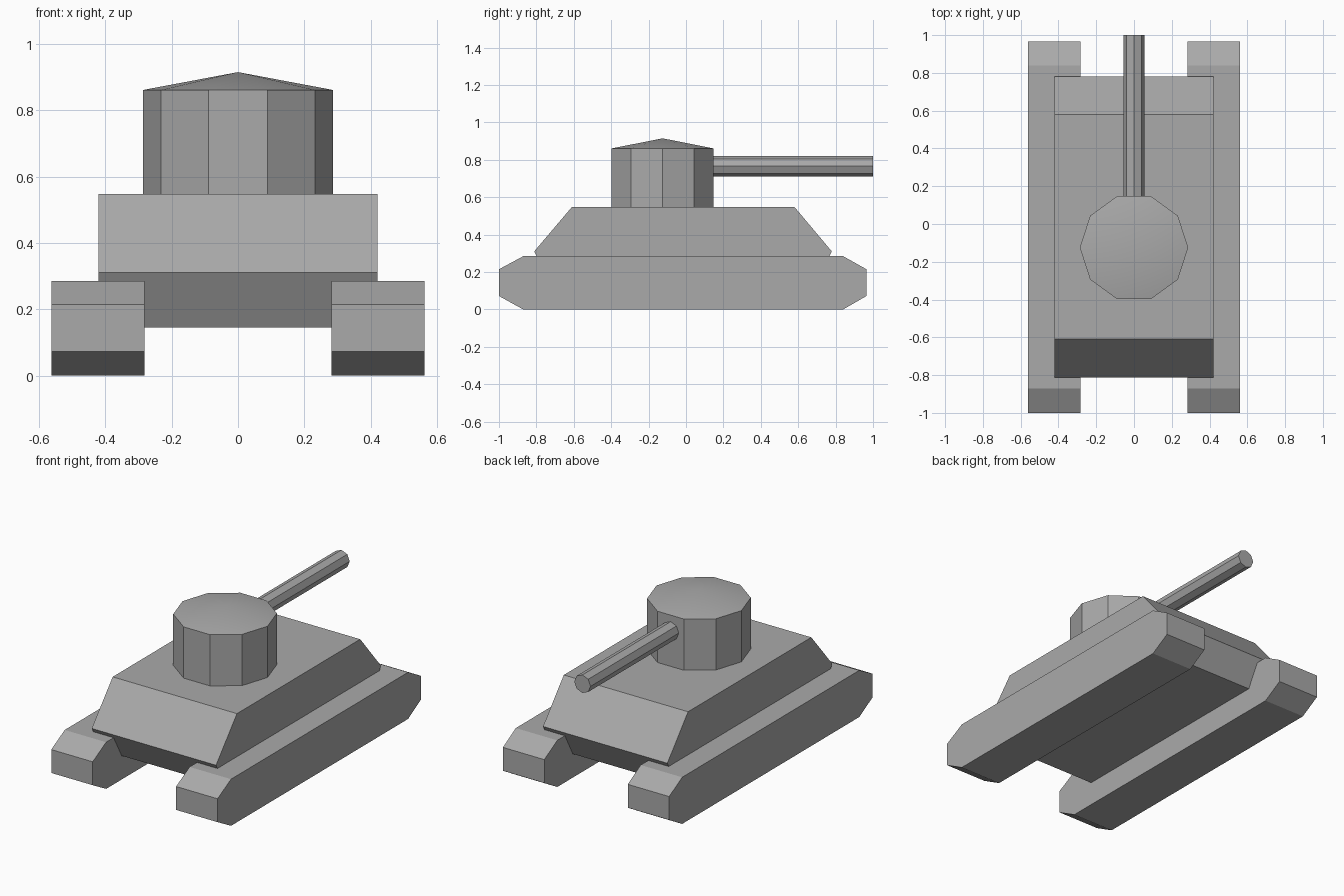
import bpy
import bmesh
import math
from mathutils import Matrix

cube = bpy.data.objects.get("Cube")
if cube:
    bpy.data.objects.remove(cube, do_unlink=True)

GREY = (0.4, 0.4, 0.4, 1.0)
paint = bpy.data.materials.new("grey paint")
paint.use_nodes = True
paint.diffuse_color = GREY
paint.node_tree.nodes["Principled BSDF"].inputs["Base Color"].default_value = GREY


def finish(name, bm):
    """Turn a bmesh into a named, painted object."""
    bmesh.ops.recalc_face_normals(bm, faces=bm.faces[:])
    mesh = bpy.data.meshes.new(name)
    bm.to_mesh(mesh)
    bm.free()
    mesh.materials.append(paint)
    obj = bpy.data.objects.new(name, mesh)
    bpy.context.collection.objects.link(obj)
    return obj


def extrude_profile(name, profile, x0, x1):
    """Sweep a side profile of (y, z) points from x0 to x1."""
    bm = bmesh.new()
    face = bm.faces.new([bm.verts.new((x0, y, z)) for y, z in profile])
    swept = bmesh.ops.extrude_face_region(bm, geom=[face])["geom"]
    verts = [v for v in swept if isinstance(v, bmesh.types.BMVert)]
    bmesh.ops.translate(bm, verts=verts, vec=(x1 - x0, 0, 0))
    return finish(name, bm)


# Tracks: chamfered bars on both sides
track = [(-0.87, 0), (0.84, 0), (0.965, 0.072), (0.965, 0.215),
         (0.84, 0.285), (-0.87, 0.285), (-1, 0.215), (-1, 0.072)]
for side, sign in (("left", 1), ("right", -1)):
    extrude_profile(side + "_track", track, sign * 0.282, sign * 0.562)

# Hull: sloped above and tucked in below
hull = [(-0.72, 0.145), (0.69, 0.145), (0.78, 0.31),
        (0.58, 0.548), (-0.61, 0.548), (-0.812, 0.31)]
extrude_profile("hull", hull, -0.42, 0.42)

# Turret: ten-sided drum with a shallow pointed roof
SIDES, RADIUS = 10, 0.287
bm = bmesh.new()
rings = []
for z in (0.54, 0.861):
    rings.append([bm.verts.new((RADIUS * math.cos(math.tau * i / SIDES),
                                RADIUS * math.sin(math.tau * i / SIDES) - 0.125, z))
                  for i in range(SIDES)])
low, high = rings
peak = bm.verts.new((0, -0.125, 0.915))
bm.faces.new(low)
for i in range(SIDES):
    j = (i + 1) % SIDES
    bm.faces.new((low[i], low[j], high[j], high[i]))
    bm.faces.new((high[i], high[j], peak))
turret = finish("turret", bm)
bpy.ops.object.select_all(action="DESELECT")
turret.select_set(True)
bpy.context.view_layer.objects.active = turret
bpy.ops.object.shade_smooth_by_angle(angle=math.radians(30))

# Gun barrel: eight-sided rod pointing backwards, rooted in the turret
bm = bmesh.new()
start, end = 0.1, 1.0
place = Matrix.Translation((0, (start + end) / 2, 0.766)) @ Matrix.Rotation(math.pi / 2, 4, "X")
bmesh.ops.create_cone(bm, cap_ends=True, segments=8, radius1=0.055, radius2=0.055,
                      depth=end - start, matrix=place)
finish("gun_barrel", bm)
